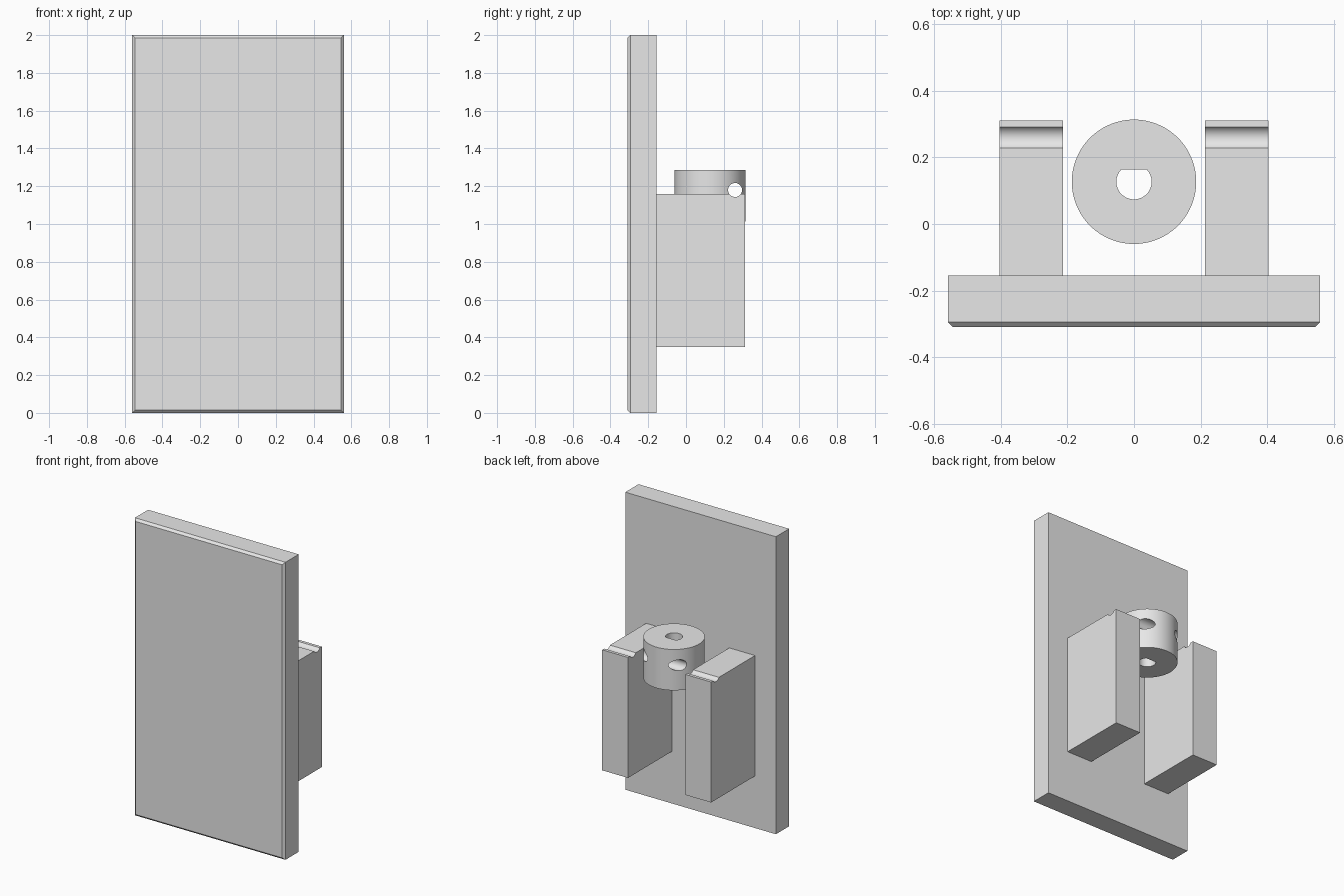
import bpy, bmesh, math
from mathutils import Matrix, Vector

default = bpy.data.objects.get("Cube")
if default:
    bpy.data.objects.remove(default, do_unlink=True)

grey = bpy.data.materials.new("light grey")
grey.use_nodes = True
grey.diffuse_color = (0.8, 0.8, 0.8, 1)
grey.node_tree.nodes["Principled BSDF"].inputs["Base Color"].default_value = (0.8, 0.8, 0.8, 1)


def finish(name, bm):
    bmesh.ops.recalc_face_normals(bm, faces=bm.faces)
    mesh = bpy.data.meshes.new(name)
    bm.to_mesh(mesh)
    bm.free()
    mesh.materials.append(grey)
    obj = bpy.data.objects.new(name, mesh)
    bpy.context.collection.objects.link(obj)
    return obj


def box_bmesh(low, high):
    low, high = Vector(low), Vector(high)
    bm = bmesh.new()
    bmesh.ops.create_cube(bm, size=1, matrix=Matrix.Translation((low + high) / 2)
                          @ Matrix.Diagonal((*(high - low), 1)))
    return bm


def cylinder(name, radius, depth, centre, turn=Matrix(), segments=64):
    bm = bmesh.new()
    bmesh.ops.create_cone(bm, cap_ends=True, segments=segments, radius1=radius,
                          radius2=radius, depth=depth,
                          matrix=Matrix.Translation(centre) @ turn)
    return finish(name, bm)


def cut(obj, cutter):
    cutter.hide_render = True
    mod = obj.modifiers.new("cut", "BOOLEAN")
    mod.operation = "DIFFERENCE"
    mod.solver = "EXACT"
    mod.object = cutter
    bpy.context.view_layer.objects.active = obj
    bpy.ops.object.modifier_apply(modifier=mod.name)


# Upright plate with a chamfer around its front face
FRONT, PLATE_BACK, BACK = -0.31, -0.155, 0.312
bm = box_bmesh((-0.56, FRONT, 0), (0.56, PLATE_BACK, 2))
rim = [e for e in bm.edges if all(v.co.y < FRONT + 0.01 for v in e.verts)]
bmesh.ops.bevel(bm, geom=rim, offset=0.015, segments=1, affect="EDGES")
finish("plate", bm)

# Pin-shaped cutter across the blocks and the collar
pin = cylinder("pin_cutter", 0.037, 1.4, (0, 0.26, 1.18),
               Matrix.Rotation(math.pi / 2, 4, "Y"), 48)

# Support blocks with a groove across the top
parts = []
for name, x in (("right_block", -0.405), ("left_block", 0.213)):
    block = finish(name, box_bmesh((x, PLATE_BACK, 0.35), (x + 0.192, BACK, 1.16)))
    cut(block, pin)
    parts.append(block)

# Round collar
AXIS_Y, TOP, BOTTOM = 0.127, 1.287, 1.012
collar = cylinder("collar", 0.187, TOP - BOTTOM,
                  (0, AXIS_Y, (TOP + BOTTOM) / 2), segments=96)

# D-shaped bore cutter: an arc closed by a flat side
bm = bmesh.new()
radius, flat = 0.053, 0.037
start = math.pi - math.asin(flat / radius)
sweep = 2 * math.pi - 2 * (math.pi / 2 - math.asin(flat / radius))
steps = 40
profile = []
for i in range(steps + 1):
    a = start + sweep * i / steps
    profile.append(bm.verts.new((radius * math.cos(a),
                                 AXIS_Y + radius * math.sin(a), BOTTOM - 0.1)))
face = bm.faces.new(profile)
new = bmesh.ops.extrude_face_region(bm, geom=[face])["geom"]
bmesh.ops.translate(bm, vec=(0, 0, TOP - BOTTOM + 0.2),
                    verts=[g for g in new if isinstance(g, bmesh.types.BMVert)])
bore = finish("bore_cutter", bm)
cut(collar, bore)
cut(collar, pin)
parts.append(collar)

for cutter in (pin, bore):
    bpy.data.objects.remove(cutter, do_unlink=True)

# Smooth round walls, keep edges sharp
bpy.ops.object.select_all(action="DESELECT")
for obj in parts:
    obj.select_set(True)
bpy.context.view_layer.objects.active = collar
bpy.ops.object.shade_smooth_by_angle(angle=math.radians(30))
